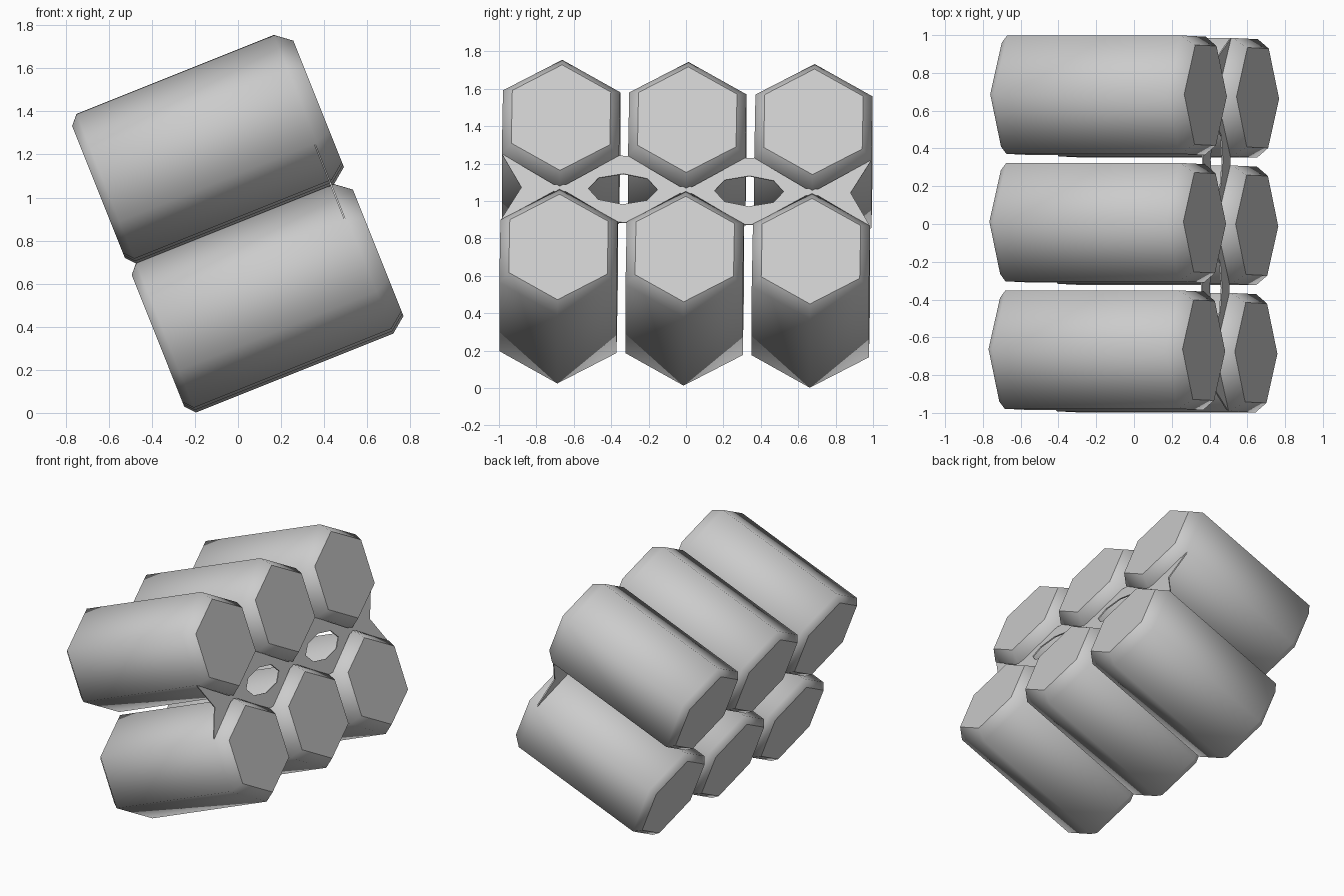
import bpy, bmesh, math
from mathutils import Matrix

if "Cube" in bpy.data.objects:
    bpy.data.objects.remove(bpy.data.objects["Cube"])

R = 0.362                # hexagon corner radius
PITCH, ROW = 0.675, 0.3725   # column spacing, half the row spacing
HALF = R * math.cos(math.radians(30))

grey = bpy.data.materials.new("plain grey")
grey.diffuse_color = (0.6, 0.6, 0.6, 1)
grey.use_nodes = True
grey.node_tree.nodes["Principled BSDF"].inputs["Base Color"].default_value = grey.diffuse_color

# local x runs along the cells; the whole block is tilted up and rolled slightly
FRAME = (Matrix.Translation((0.003, 0, -0.004))
         @ Matrix.Rotation(math.radians(-21.8), 4, 'Y')
         @ Matrix.Translation((0, 0, 0.8255))
         @ Matrix.Rotation(-0.018, 4, 'X'))


def add_object(name, bm):
    bmesh.ops.recalc_face_normals(bm, faces=bm.faces)
    mesh = bpy.data.meshes.new(name)
    bm.to_mesh(mesh)
    bm.free()
    mesh.materials.append(grey)
    ob = bpy.data.objects.new(name, mesh)
    ob.matrix_world = FRAME
    bpy.context.collection.objects.link(ob)
    return ob


# hexagonal cells: chamfered at both ends, smooth sides, flat caps
def hex_cell(name, cy, cz):
    bm = bmesh.new()
    rings = []
    for x, r in ((-0.222, 0.317), (-0.182, R), (0.805, R), (0.879, 0.304)):
        rings.append([bm.verts.new((x, cy + r * math.sin(k * math.pi / 3),
                                    cz + r * math.cos(k * math.pi / 3)))
                      for k in range(6)])
    for a, b in zip(rings, rings[1:]):
        for k in range(6):
            j = (k + 1) % 6
            bm.faces.new((a[k], a[j], b[j], b[k])).smooth = True
    for cap in (rings[0], rings[-1]):
        bm.faces.new(cap)
        for k in range(6):
            bm.edges.get((cap[k], cap[(k + 1) % 6])).smooth = False
    add_object(name, bm)


for row, cz in (("lower", -ROW), ("upper", ROW)):
    for col in (-1, 0, 1):
        hex_cell(f"{row}_cell_{col + 2}", col * PITCH, cz)

# thin web plate joining the cells near the front end
bm = bmesh.new()
PX, H = 0.797, ROW - R / 2


def vert(y, z):
    return bm.verts.new((PX, y, z))


# pieces between columns, each with an eight-sided oval hole
for cy in (-PITCH / 2, PITCH / 2):
    w, g = PITCH / 2, PITCH / 2 - HALF
    border = [vert(cy + y, z) for y, z in
              ((w, 0), (g, H), (0, H), (-g, H), (-w, 0), (-g, -H), (0, -H), (g, -H))]
    hole = [vert(cy + 0.185 * math.cos(k * math.pi / 4),
                 0.088 * math.sin(k * math.pi / 4)) for k in range(8)]
    for k in range(8):
        j = (k + 1) % 8
        bm.faces.new((border[k], border[j], hole[j], hole[k]))

# forked tips at the two outer columns
for s in (-1, 1):
    c = s * PITCH
    tip, notch = vert(c, 0), vert(c + s * 0.205, 0)
    for z in (-H, H):
        bm.faces.new((tip, notch, vert(c + s * HALF, z)))

# narrow strips filling the slit between the rows
for col in (-1, 0, 1):
    c = col * PITCH
    bm.faces.new([vert(c + y, z) for y, z in
                  ((-0.03, -0.02), (0.03, -0.02), (0.03, 0.02), (-0.03, 0.02))])

for f in bm.faces:
    f.normal_update()
    if f.normal.x < 0:
        f.normal_flip()
res = bmesh.ops.extrude_face_region(bm, geom=bm.faces[:], use_keep_orig=True)
for v in res["geom"]:
    if isinstance(v, bmesh.types.BMVert):
        v.co.x -= 0.008
add_object("web_plate", bm)
